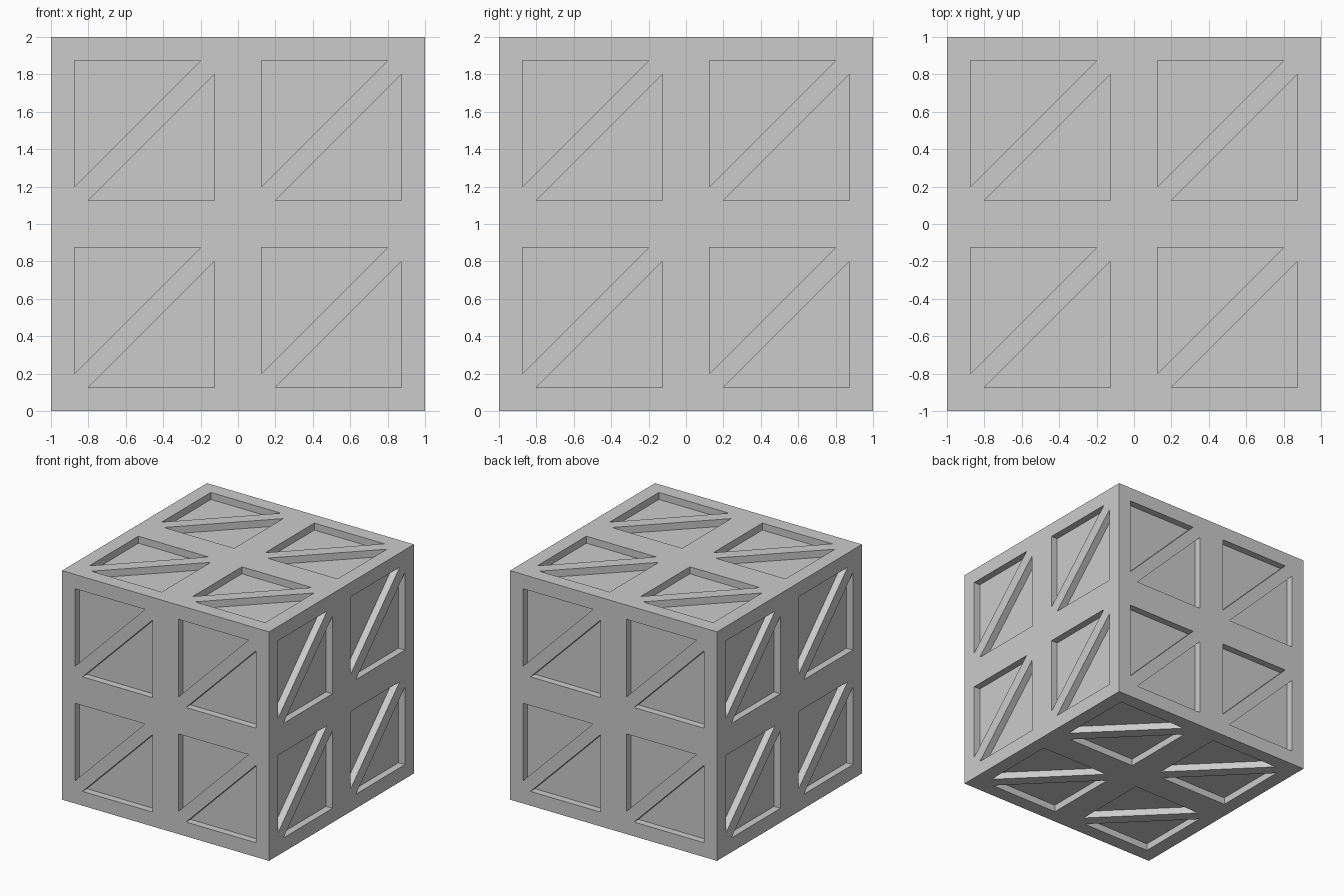
import bpy, bmesh
from math import radians
from mathutils import Matrix, Vector

if "Cube" in bpy.data.objects:
    bpy.data.objects.remove(bpy.data.objects["Cube"])

LEG, TIP, DEPTH = 0.125, 0.198, 0.0615   # frame margin, pocket tip offset, pocket depth

# One triangular half-cell in unit coordinates: outer edge and pocket outline
OUTER = [(0, 0), (0, 1), (1, 1)]
INNER = [(LEG, TIP), (LEG, 1 - LEG), (1 - TIP, 1 - LEG)]

bm = bmesh.new()


def add_pocket(turn, cu, cv, flip):
    """Flat triangular frame with straight pocket walls and a sunken floor."""
    def ring(pts, depth):
        out = []
        for u, v in pts:
            if flip:
                u, v = 1 - u, 1 - v
            out.append(bm.verts.new(turn @ Vector((cu + u, -1 + depth, cv + v))))
        return out

    rings = [ring(OUTER, 0), ring(INNER, 0), ring(INNER, DEPTH)]
    for a, b in zip(rings, rings[1:]):
        for i in range(3):
            j = (i + 1) % 3
            bm.faces.new((a[i], b[i], b[j], a[j]))
    bm.faces.new(rings[2][::-1])


# Four sides, top and bottom, each a two by two grid of split cells
turns = [Matrix.Rotation(radians(90 * k), 3, 'Z') for k in range(4)]
turns += [Matrix.Rotation(radians(s * 90), 3, 'X') for s in (-1, 1)]
for turn in turns:
    for cu in (-1, 0):
        for cv in (-1, 0):
            for flip in (False, True):
                add_pocket(turn, cu, cv, flip)

# Weld the panels into one closed crate and stand it on the ground
bmesh.ops.remove_doubles(bm, verts=bm.verts, dist=0.0005)
bmesh.ops.recalc_face_normals(bm, faces=bm.faces)
bmesh.ops.translate(bm, verts=bm.verts, vec=(0, 0, 1))

mesh = bpy.data.meshes.new("pocketed_crate")
bm.to_mesh(mesh)
bm.free()
crate = bpy.data.objects.new("pocketed_crate", mesh)
bpy.context.collection.objects.link(crate)
